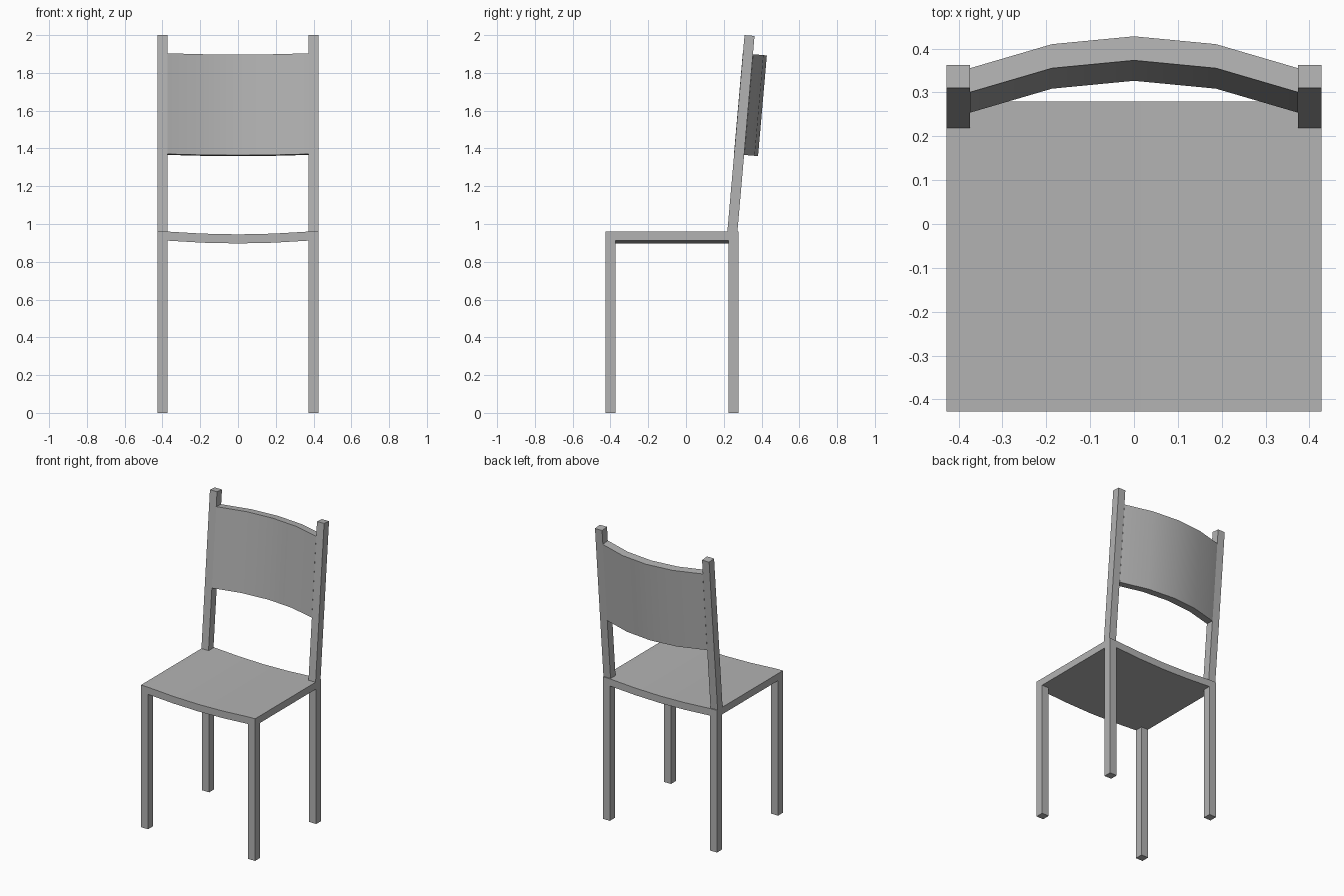
import bpy
import math
from mathutils import Matrix

if "Cube" in bpy.data.objects:
    bpy.data.objects.remove(bpy.data.objects["Cube"])

W, T = 0.427, 0.053          # half width, post thickness
SEAT_BACK = 0.279
SEAT_TOP = 0.961
TILT = math.radians(5)

# dark grey finish
grey = bpy.data.materials.new("dark_grey")
grey.diffuse_color = (0.45, 0.45, 0.45, 1)
grey.use_nodes = True
grey.node_tree.nodes["Principled BSDF"].inputs["Base Color"].default_value = grey.diffuse_color


def prism(name, outline, offset, mat=None, smooth=False):
    """Sweep a closed outline of 3D points along an offset vector, capping with a strip of quads."""
    n = len(outline)
    verts = list(outline) + [tuple(a + b for a, b in zip(p, offset)) for p in outline]
    faces = [(i, (i + 1) % n, n + (i + 1) % n, n + i) for i in range(n)]
    for k in range(n // 2 - 1):
        a, b, c, d = k, k + 1, n - 2 - k, n - 1 - k
        faces += [(d, c, b, a), (n + a, n + b, n + c, n + d)]
    mesh = bpy.data.meshes.new(name)
    mesh.from_pydata(verts, [], faces)
    if mat:
        mesh.transform(mat)
    mesh.materials.append(grey)
    obj = bpy.data.objects.new(name, mesh)
    bpy.context.collection.objects.link(obj)
    bpy.ops.object.select_all(action='DESELECT')
    obj.select_set(True)
    bpy.context.view_layer.objects.active = obj
    # consistent outward normals
    bpy.ops.object.mode_set(mode='EDIT')
    bpy.ops.mesh.select_all(action='SELECT')
    bpy.ops.mesh.normals_make_consistent(inside=False)
    bpy.ops.object.mode_set(mode='OBJECT')
    if smooth:
        bpy.ops.object.shade_smooth_by_angle(angle=math.radians(30))
    return obj


def post(name, x, y, z0, z1, mat=None):
    """Square upright post."""
    base = [(x, y, z0), (x + T, y, z0), (x + T, y + T, z0), (x, y + T, z0)]
    return prism(name, base, (0, 0, z1 - z0), mat)


# leaning frame of the backrest, hinged at the rear of the seat
lean = Matrix.Translation((0, 0.219, SEAT_TOP)) @ Matrix.Rotation(-TILT, 4, 'X')

# legs and back posts
for side, x in (("left", -W), ("right", W - T)):
    post("front_leg_" + side, x, -W, 0, 0.93)
    post("back_leg_" + side, x, SEAT_BACK - T, 0, 0.93)
    post("back_post_" + side, x, 0, 0, 1.043, lean)

# dished seat
dish = [(-W, 0.961), (-0.374, 0.96), (-0.187, 0.949), (0, 0.945),
        (0.187, 0.949), (0.374, 0.96), (W, 0.961)]
section = [(x, -W, z) for x, z in dish] + [(x, -W, z - 0.048) for x, z in reversed(dish)]
prism("seat", section, (0, W + SEAT_BACK, 0), smooth=True)

# bowed back panel between the posts
bow = [(-0.374, -0.001), (-0.187, 0.054), (0, 0.072), (0.187, 0.054), (0.374, -0.001)]
plan = [(x, y, 0.411) for x, y in bow] + [(x, y + 0.055, 0.411) for x, y in reversed(bow)]
prism("back_panel", plan, (0, 0, 0.535), lean, smooth=True)
